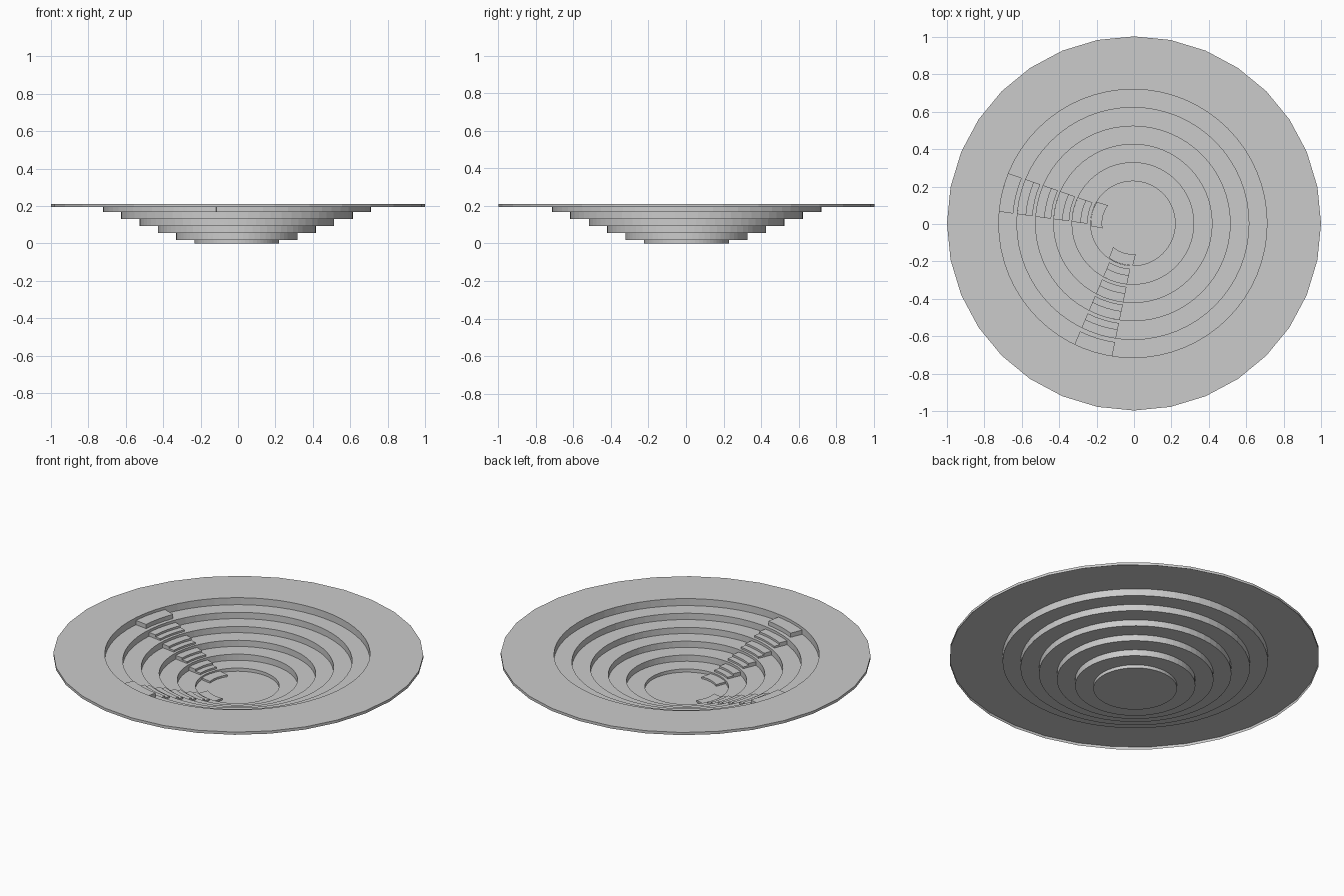
import bpy, bmesh
from math import sin, cos, pi, radians

if "Cube" in bpy.data.objects:
    bpy.data.objects.remove(bpy.data.objects["Cube"])

CX, CY = -0.006, 0.003
RADII = [0.226, 0.325, 0.423, 0.52, 0.62, 0.717]
TERRACE = [0.0, 0.019, 0.056, 0.093, 0.13, 0.168, 0.21]
N = 64


def finish(bm, name):
    me = bpy.data.meshes.new(name)
    bm.to_mesh(me)
    bm.free()
    ob = bpy.data.objects.new(name, me)
    bpy.context.collection.objects.link(ob)
    return ob


def ring(bm, r, z, coarse=False):
    # coarse rings put every second point on a 32-sided outline
    vs = []
    for i in range(N):
        k = cos(2 * pi / N) if coarse and i % 2 else 1
        ox, oy = (0, 0.003) if coarse else (CX, CY)
        a = 2 * pi * i / N
        vs.append(bm.verts.new((ox + r * k * cos(a), oy + r * k * sin(a), z)))
    return vs


def bridge(bm, a, b):
    for i in range(N):
        j = (i + 1) % N
        bm.faces.new((a[i], a[j], b[j], b[i]))


# Stepped bowl: thin shell with floor, risers and terraces
bm = bmesh.new()
prev = ring(bm, RADII[0], 0)
bm.faces.new(prev)
for i, r in enumerate(RADII):
    top = ring(bm, r, TERRACE[i + 1])
    bridge(bm, top, prev)
    if i < len(RADII) - 1:
        prev = ring(bm, RADII[i + 1], TERRACE[i + 1])
        bridge(bm, prev, top)
# Flat rim with a low skirt round the outside
edge = ring(bm, 1.0, 0.21, True)
bridge(bm, edge, top)
skirt = ring(bm, 1.0, 0.194, True)
bridge(bm, skirt, edge)
finish(bm, "stepped_bowl")


def add_step(bm, angle, r0, r1, w0, w1, z0, z1, seg=4):
    # closed block with gently curved front and back
    rows = []
    for r, w in ((r0, w0), (r1, w1)):
        for z in (z0, z1):
            row = []
            for s in range(seg + 1):
                a = angle + (s / seg - 0.5) * w / r
                row.append(bm.verts.new((CX + r * cos(a), CY + r * sin(a), z)))
            rows.append(row)
    il, ih, ol, oh = rows
    for a, b in ((il, ih), (ih, oh), (oh, ol), (ol, il)):
        for s in range(seg):
            bm.faces.new((a[s], a[s + 1], b[s + 1], b[s]))
    bm.faces.new([r[0] for r in (il, ih, oh, ol)])
    bm.faces.new([r[-1] for r in (il, ih, oh, ol)])


def width(r):
    return 0.07 + 0.197 * r


# Two flights of stairs, with half-height treads in front of each riser
for name, deg in (("west_stairs", 166.5), ("south_stairs", 252.7)):
    bm = bmesh.new()
    ang = radians(deg)
    add_step(bm, ang, 0.165, 0.225, 0.13, 0.135, 0.0, 0.011)
    for i in range(1, 6):
        r1 = RADII[i]
        z = TERRACE[i]
        rise = TERRACE[i + 1] - z
        r0 = r1 - (0.075 if i == 5 else 0.047)
        add_step(bm, ang, r0, r1, width(r0), width(r1), z, z + rise * 0.6)
        if i < 5:
            # lower tread in front
            ra = r0 - 0.035
            add_step(bm, ang, ra, r0, width(ra), width(r0), z, z + rise * 0.28)
    bmesh.ops.recalc_face_normals(bm, faces=bm.faces[:])
    finish(bm, name)
